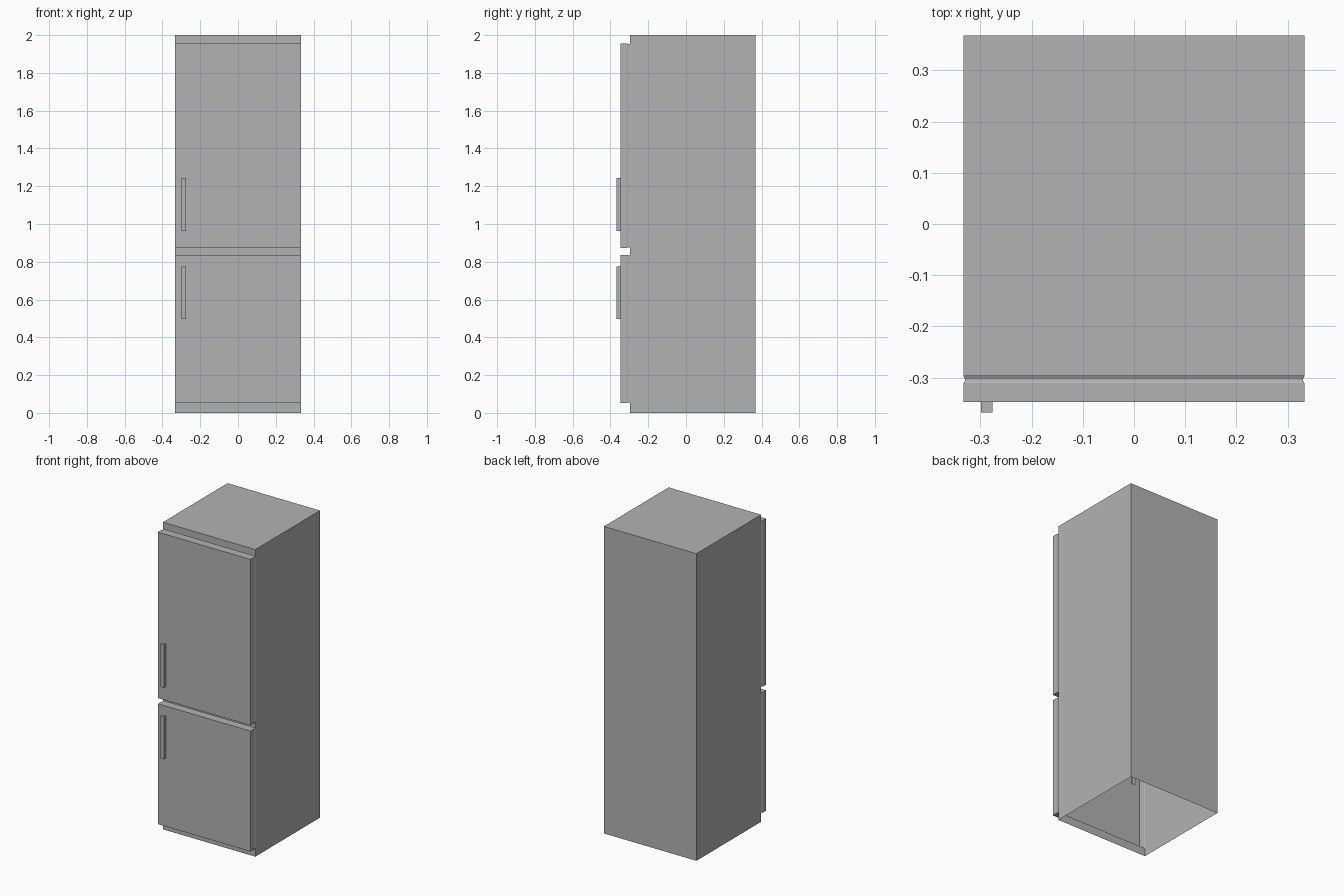
import bpy
import bmesh

if "Cube" in bpy.data.objects:
    bpy.data.objects.remove(bpy.data.objects["Cube"])

# One flat grey for every part
grey = bpy.data.materials.new("plain_grey")
grey.use_nodes = True
grey.diffuse_color = (0.45, 0.45, 0.45, 1)
grey.node_tree.nodes["Principled BSDF"].inputs["Base Color"].default_value = grey.diffuse_color

HALF_W, BACK, FRONT = 0.333, 0.368, -0.297
DOOR_FACE, HANDLE_FACE = -0.348, -0.368
HEIGHT = 2.0


def ring(bm, x0, x1, z0, z1, y):
    """Rectangle of vertices across the depth axis."""
    return [bm.verts.new((x, y, z)) for x, z in ((x0, z0), (x1, z0), (x1, z1), (x0, z1))]


def loft(bm, rings):
    """Join rings from back to front with side faces."""
    for a, b in zip(rings, rings[1:]):
        for i in range(4):
            j = (i + 1) % 4
            bm.faces.new((a[i], a[j], b[j], b[i]))


def finish(bm, name):
    mesh = bpy.data.meshes.new(name)
    bm.to_mesh(mesh)
    bm.free()
    mesh.materials.append(grey)
    obj = bpy.data.objects.new(name, mesh)
    bpy.context.collection.objects.link(obj)


def cabinet(openings):
    """Hollow carcass, open below, with front rails around the doors."""
    bm = bmesh.new()
    rear, front = [ring(bm, -HALF_W, HALF_W, 0, HEIGHT, y) for y in (BACK, FRONT)]
    loft(bm, [rear, front])
    bm.faces.new(rear[::-1])
    bm.faces.ensure_lookup_table()
    bm.faces.remove(bm.faces[0])
    edges = [0] + [z for span in openings for z in span] + [HEIGHT]
    for z0, z1 in zip(edges[::2], edges[1::2]):
        bm.faces.new(ring(bm, -HALF_W, HALF_W, z0, z1, FRONT))
    finish(bm, "cabinet")


def door(name, z0, z1, grip):
    """Hollow door with a sealing groove, its face framing the handle."""
    bm = bmesh.new()
    profile = ((FRONT, 0), (-0.303, 0.003), (-0.306, 0.003), (-0.311, 0), (DOOR_FACE, 0))
    rings = [ring(bm, -HALF_W + d, HALF_W - d, z0 + d, z1 - d, y) for y, d in profile]
    loft(bm, rings + [ring(bm, *grip, DOOR_FACE)])
    finish(bm, name + "_door")


def handle(name, grip):
    """Upright bar handle, open at the back."""
    bm = bmesh.new()
    rings = [ring(bm, *grip, y) for y in (DOOR_FACE, HANDLE_FACE)]
    loft(bm, rings)
    bm.faces.new(rings[1])
    finish(bm, name + "_handle")


# Door height spans and handle height spans
doors = {
    "lower": ((0.053, 0.837), (0.498, 0.775)),
    "upper": ((0.874, 1.955), (0.964, 1.244)),
}
cabinet([span for span, _ in doors.values()])
for name, (span, grip_span) in doors.items():
    grip = (-0.299, -0.276, *grip_span)
    door(name, *span, grip)
    handle(name, grip)
